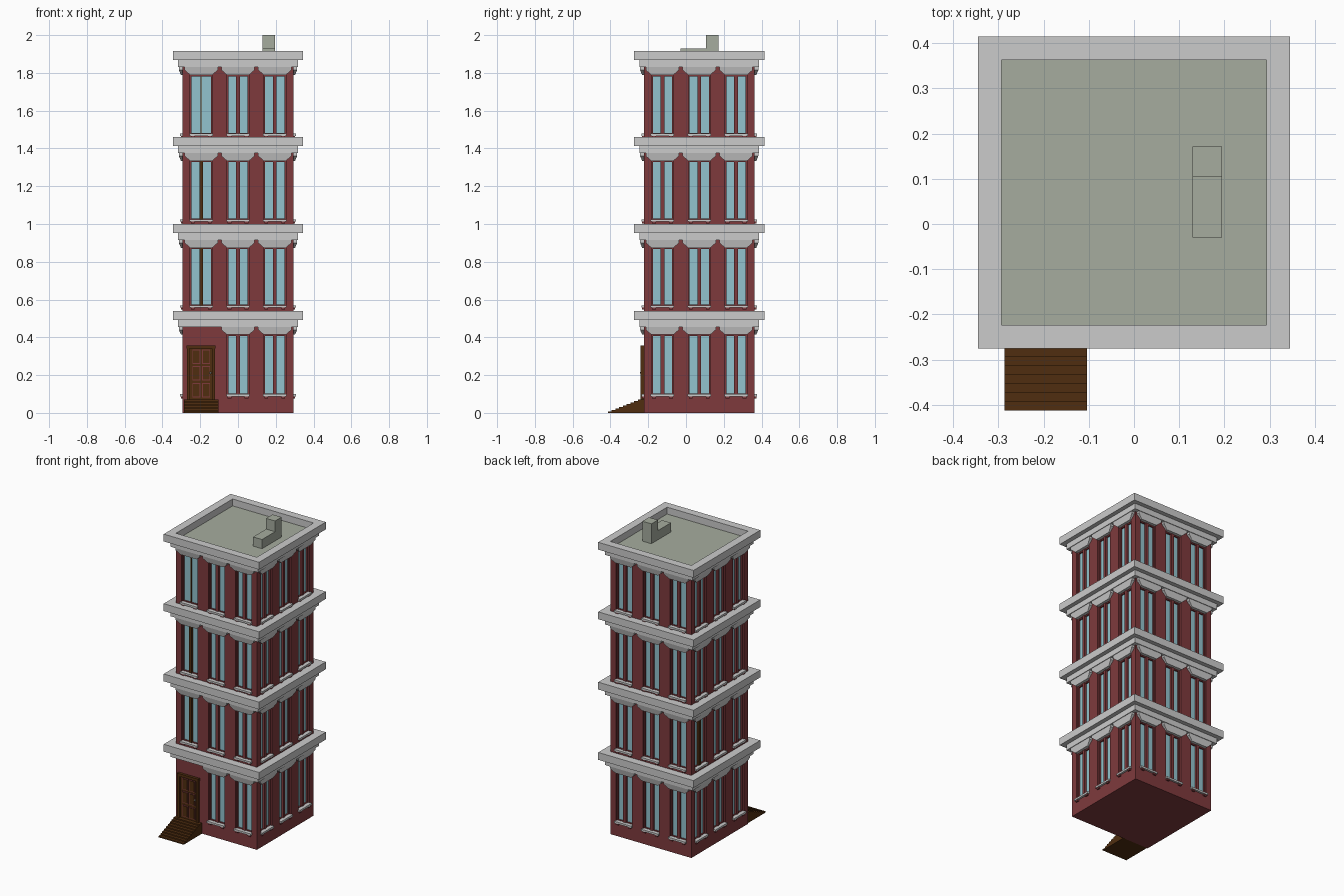
import bpy, bmesh, math
from mathutils import Matrix, Vector

if "Cube" in bpy.data.objects:
    bpy.data.objects.remove(bpy.data.objects["Cube"])

CY, H = 0.07, 0.293                     # tower centre in y, half width of the walls
TOPS = [0.54, 1.0, 1.46, 1.915]         # cornice tops, one per floor
SILLS = [0.095, 0.565, 1.02, 1.475]     # window bottoms
COLS = [-0.195, 0.0, 0.195]
W, GLASS_D = 0.058, 0.272               # window half width, depth of the glass plane


def material(name, rgb):
    m = bpy.data.materials.new(name)
    m.diffuse_color = (*rgb, 1)
    m.use_nodes = True
    m.node_tree.nodes["Principled BSDF"].inputs["Base Color"].default_value = m.diffuse_color
    return m


RED = material("brick red", (0.21, 0.042, 0.046))
GREY = material("stone grey", (0.6, 0.6, 0.6))
BLUE = material("glass blue", (0.29, 0.55, 0.62))
ROOF = material("roof grey green", (0.38, 0.415, 0.345))
BROWN = material("wood brown", (0.08, 0.027, 0.005))
METAL = material("knob grey", (0.25, 0.25, 0.23))


def solid(bm, a, b):
    """Closed prism between two matching outlines."""
    va, vb = [bm.verts.new(p) for p in a], [bm.verts.new(p) for p in b]
    bm.faces.new(va)
    bm.faces.new(vb[::-1])
    for i in range(len(va)):
        j = (i + 1) % len(va)
        bm.faces.new((va[i], vb[i], vb[j], va[j]))


def box(bm, x0, x1, y0, y1, z0, z1):
    ring = [(x0, y0), (x1, y0), (x1, y1), (x0, y1)]
    solid(bm, [(x, y, z0) for x, y in ring], [(x, y, z1) for x, y in ring])


def on_side(k, u, d, z):
    """Point on wall k: u along the wall, d outward from the tower axis."""
    return Matrix.Rotation(k * math.pi / 2, 3, 'Z') @ Vector((u, -d, z)) + Vector((0, CY, 0))


def side_box(bm, k, u0, u1, d0, d1, z0, z1):
    ring = [(u0, z0), (u1, z0), (u1, z1), (u0, z1)]
    solid(bm, [on_side(k, u, d0, z) for u, z in ring], [on_side(k, u, d1, z) for u, z in ring])


def finish(bm, name, mat):
    bmesh.ops.recalc_face_normals(bm, faces=bm.faces)
    me = bpy.data.meshes.new(name)
    bm.to_mesh(me)
    bm.free()
    me.materials.append(mat)
    ob = bpy.data.objects.new(name, me)
    bpy.context.collection.objects.link(ob)
    return ob


# windows on all four walls, gathered per part
cut, glass, frames, wood, lintels, sills, brackets = [bmesh.new() for _ in range(7)]
WOODEN = {(0, 1, 0), (0, 2, 0), (3, 1, 0)}      # windows with a brown centre bar
for k in range(4):
    for f in range(4):
        z0, z1 = SILLS[f], TOPS[f] - 0.125
        for c, u in enumerate(COLS):
            if (k, f, c) == (0, 0, 0):
                continue                         # the door is here
            side_box(cut, k, u - W, u + W, GLASS_D - 0.004, 0.32, z0, z1)
            side_box(glass, k, u - W, u + W, GLASS_D - 0.006, GLASS_D, z0, z1)
            # frame and centre bar
            for s in (-1, 1):
                e = u + s * (W - 0.0035)
                side_box(frames, k, e - 0.0035, e + 0.0035, GLASS_D - 0.002, GLASS_D + 0.01, z0, z1)
            for z in (z0, z1 - 0.008):
                side_box(frames, k, u - W, u + W, GLASS_D - 0.002, GLASS_D + 0.009, z, z + 0.008)
            if (k, f, c) == (0, 3, 0):
                side_box(wood, k, u - 0.003, u + 0.003, GLASS_D - 0.002, GLASS_D + 0.004, z0, z1)
            else:
                side_box(wood if (k, f, c) in WOODEN else frames, k, u - 0.01, u + 0.01,
                         GLASS_D - 0.002, GLASS_D + 0.014, z0, z1)
            # flared lintel under the cornice
            t = TOPS[f] - 0.084
            shape = [(-0.088, 0, 0.02), (0.088, 0, 0.02), (0.088, -0.016, 0.02),
                     (0.058, -0.042, 0.009), (-0.058, -0.042, 0.009), (-0.088, -0.016, 0.02)]
            solid(lintels, [on_side(k, u + a, H - 0.01, t + b) for a, b, d in shape],
                  [on_side(k, u + a, H + d, t + b) for a, b, d in shape])
            # sill on two small brackets
            side_box(sills, k, u - 0.062, u + 0.062, GLASS_D, H + 0.013, z0 - 0.008, z0 + 0.004)
            for s in (-0.045, 0.045):
                side_box(brackets, k, u + s - 0.01, u + s + 0.01, H - 0.01, H + 0.009, z0 - 0.018, z0 - 0.008)

# brick walls with window recesses
bm = bmesh.new()
box(bm, -H, H, CY - H, CY + H, 0, 1.865)
walls = finish(bm, "brick_walls", RED)
cutter = finish(cut, "window_cutter", RED)
mod = walls.modifiers.new("window recesses", 'BOOLEAN')
mod.operation, mod.solver, mod.object = 'DIFFERENCE', 'EXACT', cutter
cutter.hide_render = True
cutter.hide_set(True)

finish(glass, "window_glass", BLUE)
finish(frames, "window_frames", RED)
finish(wood, "wooden_window_bars", BROWN)
finish(lintels, "window_lintels", GREY)
finish(sills, "window_sills", GREY)
finish(brackets, "sill_brackets", RED)

# stepped cornices: one profile swept around the square
for f, t in enumerate(TOPS):
    bm = bmesh.new()
    prof = [(H, t), (0.345, t), (0.345, t - 0.048), (0.317, t - 0.048), (0.317, t - 0.085), (H, t - 0.085)]
    rings = [[bm.verts.new(on_side(k, r, r, z)) for r, z in prof] for k in range(4)]
    for k in range(4):
        a, b = rings[k], rings[(k + 1) % 4]
        for i in range(len(prof)):
            j = (i + 1) % len(prof)
            bm.faces.new((a[i], a[j], b[j], b[i]))
    finish(bm, f"cornice_{f + 1}", GREY)

# roof deck and chimney
bm = bmesh.new()
box(bm, -H, H, CY - H, CY + H, 1.862, 1.87)
finish(bm, "roof_deck", ROOF)
bm = bmesh.new()
outline = [(-0.03, 1.868), (0.172, 1.868), (0.172, 2.0), (0.105, 2.0), (0.105, 1.93), (-0.03, 1.93)]
solid(bm, [(0.13, y, z) for y, z in outline], [(0.195, y, z) for y, z in outline])
finish(bm, "chimney", ROOF)

# entrance stairs as one stepped profile
N, Y0, TREAD, RISE = 9, -0.413, 0.0197, 0.0078
outline = [(CY - H + 0.005, 0), (Y0, 0)]
for i in range(N):
    outline += [(Y0 + i * TREAD, (i + 1) * RISE), (Y0 + (i + 1) * TREAD, (i + 1) * RISE)]
outline[-1] = (CY - H + 0.005, N * RISE)
bm = bmesh.new()
solid(bm, [(-0.287, y, z) for y, z in outline], [(-0.104, y, z) for y, z in outline])
finish(bm, "entrance_stairs", BROWN)

# door: leaf, frame, panels and knob
bm = bmesh.new()
box(bm, -0.26, -0.13, -0.231, -0.22, 0.06, 0.35)
finish(bm, "door_leaf", BROWN)
bm = bmesh.new()
for x in (-0.271, -0.137):
    box(bm, x, x + 0.015, -0.241, -0.22, 0.06, 0.345)
box(bm, -0.273, -0.12, -0.241, -0.22, 0.34, 0.358)
finish(bm, "door_frame", BROWN)
rims, panels = bmesh.new(), bmesh.new()
for x in (-0.22, -0.169):
    for z in (0.12, 0.21, 0.297):
        box(rims, x - 0.022, x + 0.022, -0.234, -0.23, z - 0.038, z + 0.038)
        box(panels, x - 0.017, x + 0.017, -0.237, -0.23, z - 0.033, z + 0.033)
finish(rims, "door_panel_rims", RED)
finish(panels, "door_panels", BROWN)
bm = bmesh.new()
bmesh.ops.create_uvsphere(bm, u_segments=10, v_segments=6, radius=0.006,
                          matrix=Matrix.Translation((-0.146, -0.238, 0.212)))
finish(bm, "door_knob", METAL)
